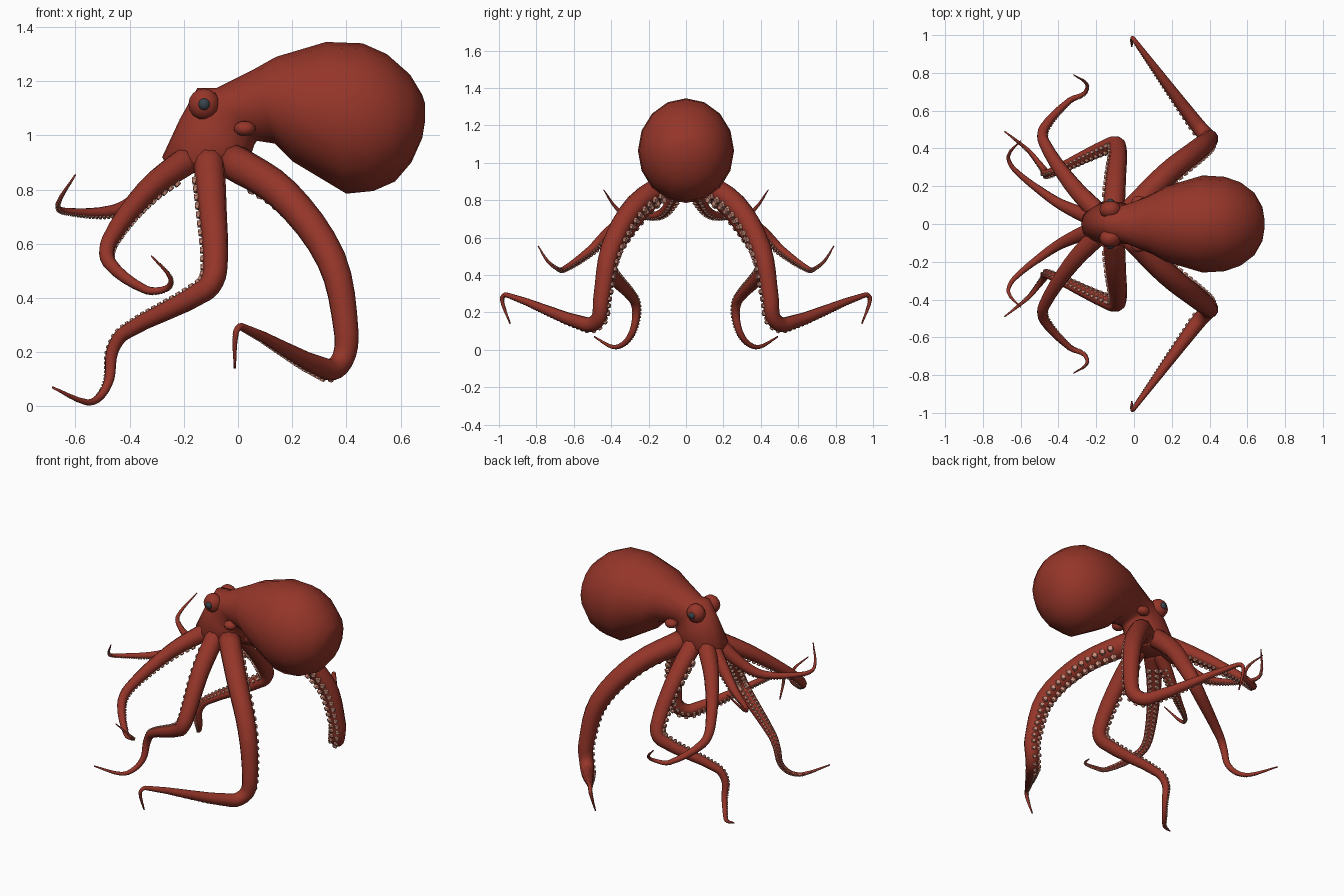
import bpy, bmesh
from math import sin, cos, pi
from mathutils import Vector, Matrix

if "Cube" in bpy.data.objects:
    bpy.data.objects.remove(bpy.data.objects["Cube"])


def material(name, rgb):
    m = bpy.data.materials.new(name)
    m.diffuse_color = (*rgb, 1)
    m.use_nodes = True
    m.node_tree.nodes["Principled BSDF"].inputs["Base Color"].default_value = m.diffuse_color
    return m


SKIN = material("skin", (0.30, 0.036, 0.022))
PALE = material("sucker_pink", (0.60, 0.27, 0.20))
DARK = material("eye_grey", (0.04, 0.055, 0.07))


def finish(bm, name, mat, smooth=True):
    bmesh.ops.recalc_face_normals(bm, faces=bm.faces[:])
    me = bpy.data.meshes.new(name)
    for f in bm.faces:
        f.smooth = smooth
    bm.to_mesh(me)
    bm.free()
    me.materials.append(mat)
    ob = bpy.data.objects.new(name, me)
    bpy.context.collection.objects.link(ob)
    return ob


def loft(bm, rings):
    vs = [[bm.verts.new(p) for p in r] for r in rings]
    n = len(vs[0])
    for a, b in zip(vs, vs[1:]):
        for i in range(n):
            bm.faces.new((a[i], a[(i + 1) % n], b[(i + 1) % n], b[i]))
    for ring in (vs[0], vs[-1]):
        bm.faces.new(ring)


def smooth_path(pts, steps):
    # Hermite curve; tangents are scaled to each span so sharp bends stay tight
    p = [Vector(q) for q in pts]
    last = len(p) - 1
    tan = [(p[min(i + 1, last)] - p[max(i - 1, 0)]).normalized() for i in range(last + 1)]
    out = []
    for i in range(last):
        span = (p[i + 1] - p[i]).length
        for s in range(steps):
            t = s / steps
            h = t * t * (3 - 2 * t)
            out.append(p[i] * (1 - h) + p[i + 1] * h
                       + tan[i] * span * t * (1 - t) ** 2 - tan[i + 1] * span * t * t * (1 - t))
    return out + [p[-1]]


# mantle and head: one loft that bends down from the bag to the arm crown
# (upper x, upper z, lower x, lower z, half width)
BODY = [(.69, 1.12, .69, 1.05, .03), (.68, 1.15, .68, .99, .09),
        (.635, 1.225, .64, .9, .165), (.55, 1.3, .58, .83, .22),
        (.46, 1.34, .5, .795, .25), (.325, 1.345, .4, .785, .257),
        (.14, 1.29, .2, .905, .2), (.06, 1.245, .135, .97, .16),
        (-.08, 1.175, .07, .98, .115), (-.15, 1.175, .06, .965, .1),
        (-.215, 1.06, .05, .935, .11), (-.28, .92, .035, .89, .125),
        (-.25, .865, 0, .855, .09)]
bm = bmesh.new()
rings = []
for ux, uz, lx, lz, w in BODY:
    c, h = Vector((ux + lx, 0, uz + lz)) / 2, Vector((ux - lx, 0, uz - lz)) / 2
    rings.append([c + h * cos(pi * i / 8) + Vector((0, w * sin(pi * i / 8), 0)) for i in range(16)])
loft(bm, rings)
finish(bm, "mantle_and_head", SKIN)


def ball(name, mat, loc, scale):
    bm = bmesh.new()
    m = Matrix.Translation(loc) @ Matrix.Diagonal((*scale, 1))
    bmesh.ops.create_uvsphere(bm, u_segments=12, v_segments=8, radius=1, matrix=m)
    finish(bm, name, mat)


def arm(name, s, radii, hint, pts):
    """Tapered tube with two rows of suckers; radii are (start, middle, late, tip)."""
    path = [Vector((q.x, q.y * s, q.z)) for q in smooth_path(pts, 4)]
    n = len(path)
    dist = [0.0]
    for a, b in zip(path, path[1:]):
        dist.append(dist[-1] + (b - a).length)
    keys = list(zip((0, 0.35, 0.6, 1), radii))

    def radius(u):
        for (u0, r0), (u1, r1) in zip(keys, keys[1:]):
            if u <= u1:
                return r0 + (r1 - r0) * (u - u0) / (u1 - u0)
        return radii[-1]

    # carry the sucker-side direction along the path
    nrm = Vector((hint[0], hint[1] * s, hint[2]))
    frames = []
    for i, p in enumerate(path):
        t = (path[min(i + 1, n - 1)] - path[max(i - 1, 0)]).normalized()
        nrm = (nrm - t * nrm.dot(t)).normalized()
        frames.append((p, nrm.copy(), t.cross(nrm)))
    bm = bmesh.new()
    rings = []
    for (p, a, b), d in zip(frames, dist):
        r = radius(d / dist[-1])
        turn = [2 * pi * k / 10 for k in range(10)]
        rings.append([p + r * (a * min(cos(w), 0.85) + b * sin(w)) for w in turn])
    loft(bm, rings)
    finish(bm, name, SKIN)

    # suckers
    bm = bmesh.new()
    d, i = 0.14, 0
    while d < dist[-1] * 0.96:
        while dist[i + 1] < d:
            i += 1
        f = (d - dist[i]) / (dist[i + 1] - dist[i])
        r = radius(d / dist[-1])
        p, a, b = (frames[i][k].lerp(frames[i + 1][k], f) for k in range(3))
        for side in (-1, 1):
            out = (a * 0.87 + b * 0.5 * side).normalized()
            m = Matrix.Translation(p + out * r * 0.98) @ out.to_track_quat('Z', 'Y').to_matrix().to_4x4()
            bmesh.ops.create_cone(bm, cap_ends=True, segments=6, radius1=r * 0.34, radius2=r * 0.24,
                                  depth=r * 0.42, matrix=m)
        d += max(r * 0.8, 0.009)
    finish(bm, name + "_suckers", PALE, False)


for side, s in (("right", -1), ("left", 1)):
    # four arms per side, from back to front
    arm(side + "_rear_arm", s, (.068, .056, .04, .004), (.5, -.4, -.8),
        [(-.03, .05, .91), (.17, .26, .78), (.345, .4, .54), (.4, .45, .27),
         (.385, .465, .17), (.33, .53, .135), (.012, .96, .295),
         (-.008, .985, .27), (-.012, .94, .14)])
    arm(side + "_side_arm", s, (.06, .046, .03, .004), (-.8, -.3, -.4),
        [(-.11, .05, .93), (-.095, .25, .74), (-.085, .41, .5), (-.12, .42, .43),
         (-.42, .28, .27), (-.465, .265, .2), (-.475, .285, .1),
         (-.51, .33, .035), (-.56, .39, .015), (-.685, .49, .07)])
    arm(side + "_fore_arm", s, (.056, .037, .025, .003), (.3, -.2, -.9),
        [(-.17, .04, .92), (-.33, .21, .8), (-.475, .43, .61), (-.475, .51, .53),
         (-.34, .655, .43), (-.265, .69, .435), (-.25, .74, .475), (-.32, .79, .555)])
    arm(side + "_front_arm", s, (.05, .028, .017, .003), (.1, 0, -1),
        [(-.19, .02, .92), (-.36, .09, .77), (-.46, .15, .72),
         (-.635, .29, .72), (-.665, .36, .745), (-.6, .44, .855)])
    # eye with raised brow
    ball(side + "_eye_mound", SKIN, (-.125, .075 * s, 1.115), (.058, .05, .058))
    ball(side + "_eye", DARK, (-.125, .116 * s, 1.115), (.022, .018, .022))
    # siphon
    ball(side + "_siphon", SKIN, (.025, .115 * s, 1.025), (.04, .035, .028))
